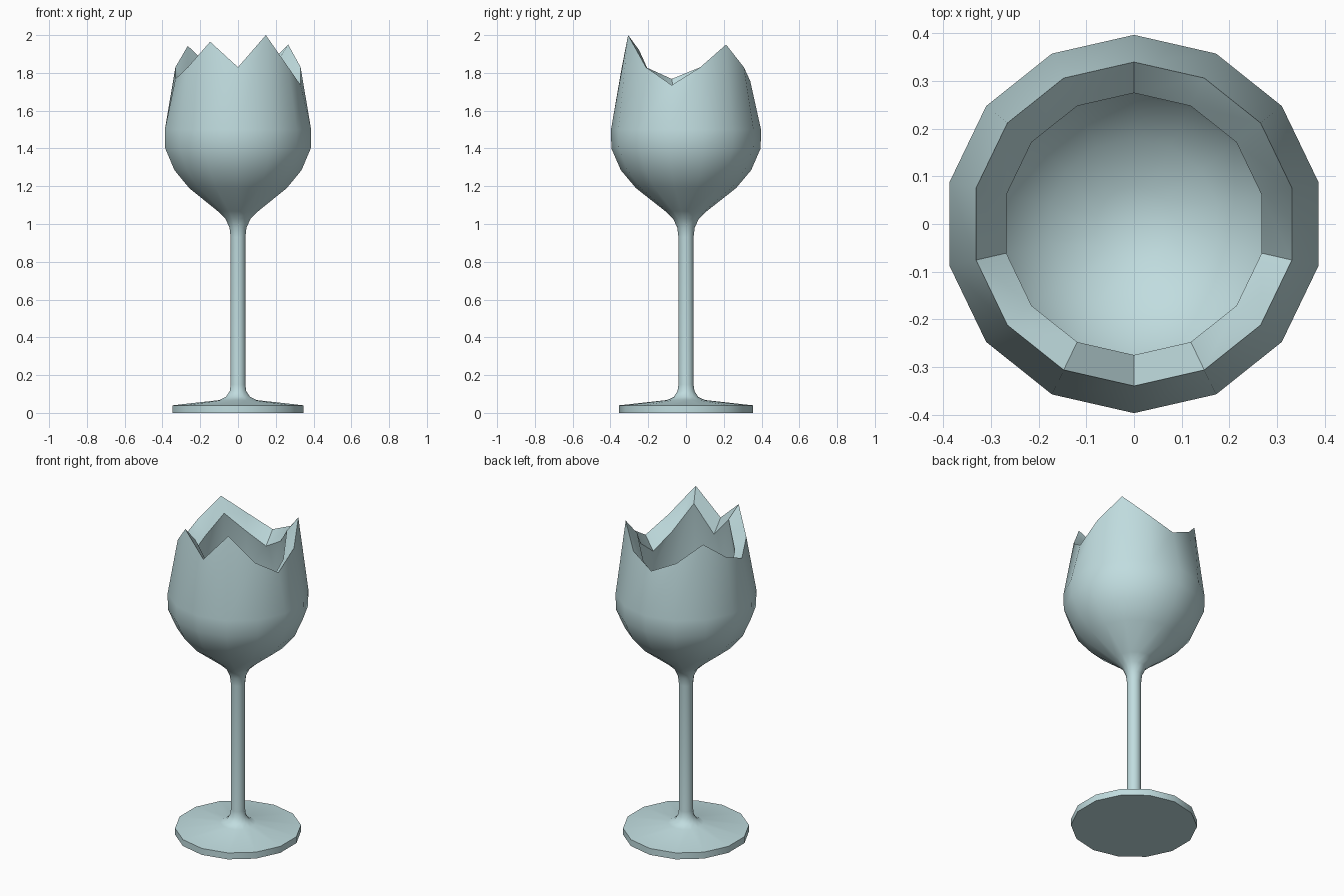
import bpy, bmesh, math

if "Cube" in bpy.data.objects:
    bpy.data.objects.remove(bpy.data.objects["Cube"])

SIDES = 14
glass = bpy.data.materials.new("pale blue glass")
glass.diffuse_color = (0.53, 0.72, 0.74, 1)
glass.use_nodes = True
glass.node_tree.nodes["Principled BSDF"].inputs["Base Color"].default_value = glass.diffuse_color

# outer profile (radius, z): foot, stem, bowl
outer = [(0.355, 0), (0.355, 0.04), (0.10, 0.068), (0.065, 0.085), (0.045, 0.115),
         (0.04, 0.15), (0.04, 0.93), (0.046, 0.98), (0.068, 1.028), (0.11, 1.068),
         (0.265, 1.19), (0.345, 1.285), (0.395, 1.40), (0.397, 1.50)]
# inner bowl profile, from the rim down
inner = [(0.322, 1.48), (0.32, 1.40), (0.27, 1.30), (0.18, 1.215), (0.08, 1.17)]
# broken rim heights, anticlockwise from the back
rim = [1.757, 1.83, 1.943, 1.83, 1.768, 1.83, 1.965,
       1.83, 2.0, 1.83, 1.735, 1.83, 1.95, 1.83]

bm = bmesh.new()


def ring(r, heights):
    verts = []
    for i in range(SIDES):
        a = math.pi / 2 + 2 * math.pi * i / SIDES
        verts.append(bm.verts.new((r * math.cos(a), r * math.sin(a), heights[i])))
    return verts


rings = [ring(r, [z] * SIDES) for r, z in outer]
rings.append(ring(0.34, rim))                          # jagged outer rim
rings.append(ring(0.275, [z - 0.08 for z in rim]))     # jagged inner rim
rings += [ring(r, [z] * SIDES) for r, z in inner]

for a, b in zip(rings, rings[1:]):
    for i in range(SIDES):
        j = (i + 1) % SIDES
        bm.faces.new((a[i], a[j], b[j], b[i]))

# close the foot underneath and the bowl bottom
bm.faces.new(rings[0][::-1])
tip = bm.verts.new((0, 0, 1.155))
for i in range(SIDES):
    bm.faces.new((rings[-1][i], rings[-1][(i + 1) % SIDES], tip))

bmesh.ops.recalc_face_normals(bm, faces=bm.faces)
mesh = bpy.data.meshes.new("broken_wine_glass")
bm.to_mesh(mesh)
bm.free()
mesh.materials.append(glass)
obj = bpy.data.objects.new("broken_wine_glass", mesh)
bpy.context.collection.objects.link(obj)
bpy.context.view_layer.objects.active = obj
obj.select_set(True)
bpy.ops.object.shade_smooth_by_angle(angle=math.radians(40))
